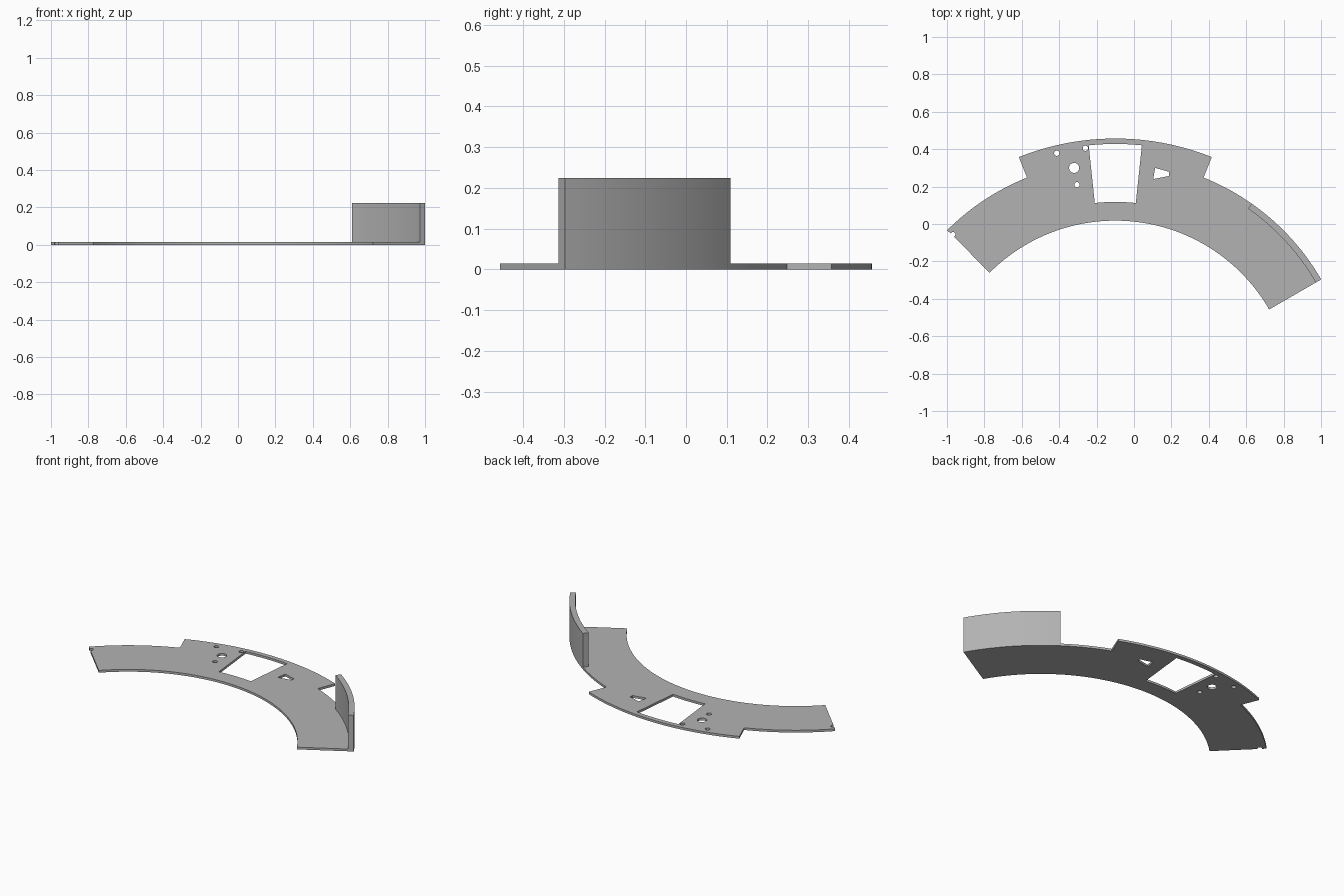
import bpy
import bmesh
from math import cos, sin, radians, ceil

default = bpy.data.objects.get("Cube")
if default:
    bpy.data.objects.remove(default, do_unlink=True)

# Shared dimensions of the curved bracket
CENTRE = (-0.10, -0.932)
R_INNER, R_WALL, R_OUTER, R_TAB = 0.95, 1.238, 1.271, 1.389
A_START, A_WALL, A_END = 30, 55, 135
TAB_HALF, WINDOW_HALF = 21.8, 6.0
THICK, WALL_TOP = 0.014, 0.224

grey = bpy.data.materials.new("plain grey")
grey.use_nodes = True
COLOUR = (0.45, 0.45, 0.45, 1)
grey.diffuse_color = COLOUR
grey.node_tree.nodes["Principled BSDF"].inputs["Base Color"].default_value = COLOUR


def arc(radius, a0, a1, centre=CENTRE, step=1.25):
    """Points along an arc, angles in degrees."""
    n = max(1, ceil(abs(a1 - a0) / step))
    angles = [radians(a0 + (a1 - a0) * i / n) for i in range(n + 1)]
    return [(centre[0] + radius * cos(a), centre[1] + radius * sin(a)) for a in angles]


def circle(x, y, radius):
    return arc(radius, 0, 345, (x, y), 15)


def sector(r0, r1, a0, a1):
    return arc(r1, a0, a1) + arc(r0, a1, a0)


def extrude_profile(name, loops, height):
    """Fill the first loop, leave the others as holes, and extrude up from z = 0."""
    curve = bpy.data.curves.new(name + "_profile", "CURVE")
    curve.dimensions = "2D"
    curve.fill_mode = "BOTH"
    curve.extrude = height / 2
    for loop in loops:
        spline = curve.splines.new("POLY")
        spline.points.add(len(loop) - 1)
        for point, (x, y) in zip(spline.points, loop):
            point.co = (x, y, 0, 1)
        spline.use_cyclic_u = True
    helper = bpy.data.objects.new(name + "_helper", curve)
    bpy.context.collection.objects.link(helper)
    bpy.context.view_layer.update()
    graph = bpy.context.evaluated_depsgraph_get()
    mesh = bpy.data.meshes.new_from_object(helper.evaluated_get(graph))
    bpy.data.objects.remove(helper, do_unlink=True)

    bm = bmesh.new()
    bm.from_mesh(mesh)
    bmesh.ops.remove_doubles(bm, verts=bm.verts, dist=0.0001)
    bmesh.ops.translate(bm, verts=bm.verts, vec=(0, 0, height / 2))
    bmesh.ops.recalc_face_normals(bm, faces=bm.faces)
    bm.to_mesh(mesh)
    bm.free()
    mesh.name = name
    mesh.materials.clear()
    mesh.materials.append(grey)

    obj = bpy.data.objects.new(name, mesh)
    bpy.context.collection.objects.link(obj)
    bpy.ops.object.select_all(action="DESELECT")
    obj.select_set(True)
    bpy.context.view_layer.objects.active = obj
    bpy.ops.object.shade_smooth_by_angle(angle=radians(30))
    return obj


# Base plate outline: wall seat, outer rim, raised tab, notched end, inner rim
notch = arc(0.013, 160, -70, (-0.968, -0.056), 15)
outline = (arc(R_WALL, A_START, A_WALL)
           + arc(R_OUTER, A_WALL, 90 - TAB_HALF)
           + arc(R_TAB, 90 - TAB_HALF, 90 + TAB_HALF)
           + arc(R_OUTER, 90 + TAB_HALF, A_END)
           + notch
           + arc(R_INNER, A_END, A_START))

# Openings through the plate
window = sector(1.05, 1.36, 90 - WINDOW_HALF, 90 + WINDOW_HALF)
wedge_slot = [(0.113, 0.30), (0.188, 0.279), (0.188, 0.257), (0.103, 0.24)]
holes = [circle(-0.32, 0.30, 0.027), circle(-0.413, 0.378, 0.014),
         circle(-0.26, 0.405, 0.014), circle(-0.305, 0.21, 0.014)]
extrude_profile("base_plate", [outline, window, wedge_slot] + holes, THICK)

# Upright curved wall on the outer rim
extrude_profile("curved_wall", [sector(R_WALL, R_OUTER, A_START, A_WALL)], WALL_TOP)
